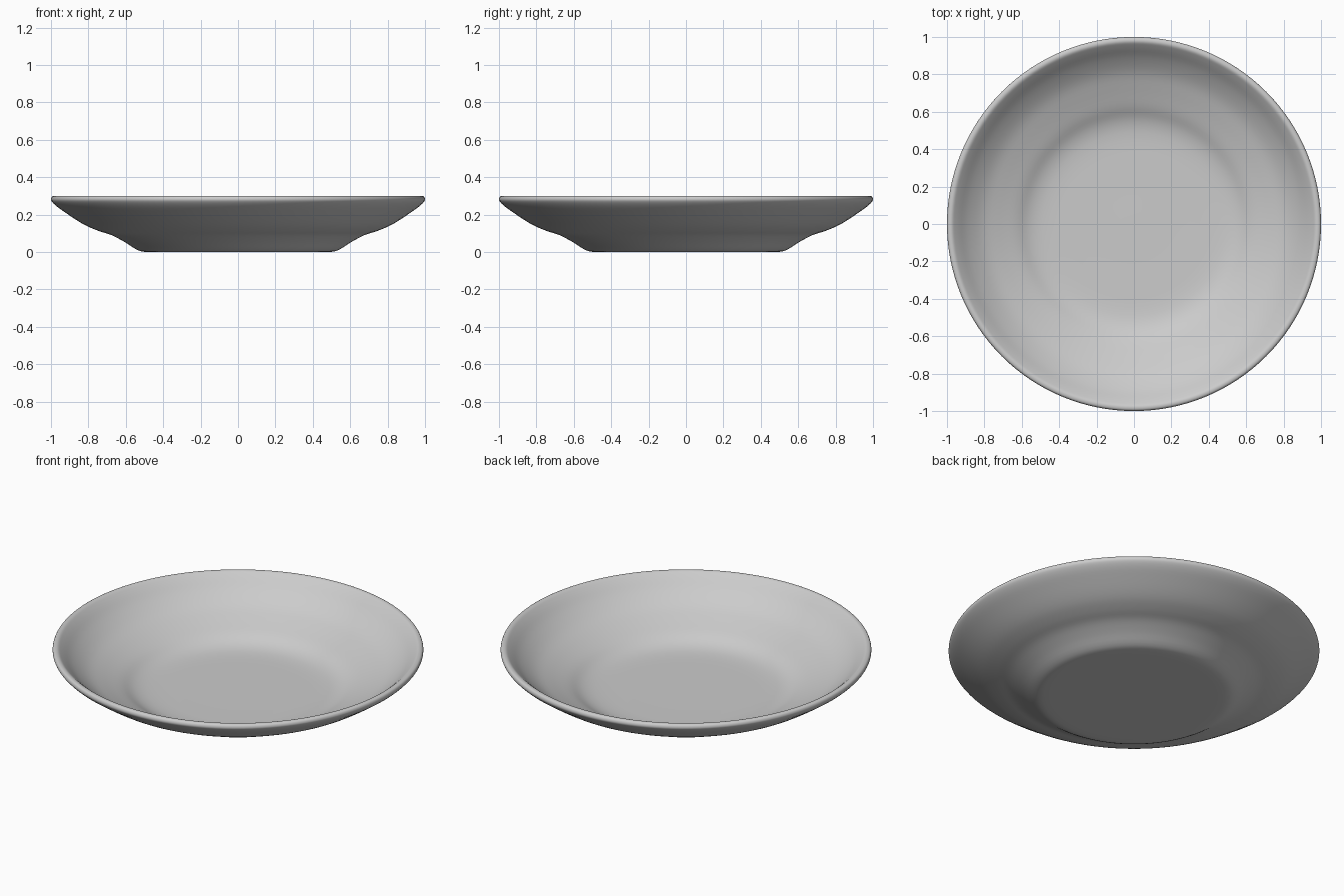
import bpy, bmesh, math
from mathutils import Vector

if "Cube" in bpy.data.objects:
    bpy.data.objects.remove(bpy.data.objects["Cube"], do_unlink=True)

SEGMENTS = 128
STEPS = 4

# Half section as (radius, height): underside, rolled rim, then the bowl inside
section = [
    (0, 0), (0.25, 0), (0.49, 0), (0.535, 0.01), (0.605, 0.053), (0.675, 0.09),
    (0.745, 0.113), (0.82, 0.145), (0.92, 0.209), (0.985, 0.258),
    (1.0, 0.28), (0.994, 0.297), (0.975, 0.3), (0.95, 0.282),
    (0.89, 0.225), (0.81, 0.168), (0.72, 0.128), (0.63, 0.092),
    (0.56, 0.058), (0.49, 0.042), (0.3, 0.037), (0, 0.037),
]


def smooth_path(points, steps):
    """Catmull-Rom curve (centripetal) through the points."""
    pts = [Vector(p) for p in points]
    pts = [2 * pts[0] - pts[1]] + pts + [2 * pts[-1] - pts[-2]]
    path = []
    for a, b, c, d in zip(pts, pts[1:], pts[2:], pts[3:]):
        t1 = (b - a).length ** 0.5
        t2 = t1 + (c - b).length ** 0.5
        t3 = t2 + (d - c).length ** 0.5
        for i in range(steps):
            t = t1 + (t2 - t1) * i / steps
            ab = a.lerp(b, t / t1)
            bc = b.lerp(c, (t - t1) / (t2 - t1))
            cd = c.lerp(d, (t - t2) / (t3 - t2))
            abc = ab.lerp(bc, t / t2)
            bcd = bc.lerp(cd, (t - t1) / (t3 - t1))
            path.append(abc.lerp(bcd, (t - t1) / (t2 - t1)))
    return path + [pts[-2]]


# Dish: turn the section around the vertical axis
bm = bmesh.new()
verts = [bm.verts.new((p.x, 0, max(p.y, 0))) for p in smooth_path(section, STEPS)]
edges = [bm.edges.new(pair) for pair in zip(verts, verts[1:])]
bmesh.ops.spin(bm, geom=verts + edges, cent=(0, 0, 0), axis=(0, 0, 1),
               angle=math.tau, steps=SEGMENTS)
bmesh.ops.remove_doubles(bm, verts=bm.verts, dist=0.0001)
bmesh.ops.recalc_face_normals(bm, faces=bm.faces)

mesh = bpy.data.meshes.new("dish")
bm.to_mesh(mesh)
bm.free()
dish = bpy.data.objects.new("dish", mesh)
bpy.context.collection.objects.link(dish)

bpy.ops.object.select_all(action="DESELECT")
dish.select_set(True)
bpy.context.view_layer.objects.active = dish
bpy.ops.object.shade_smooth_by_angle(angle=math.radians(60))
